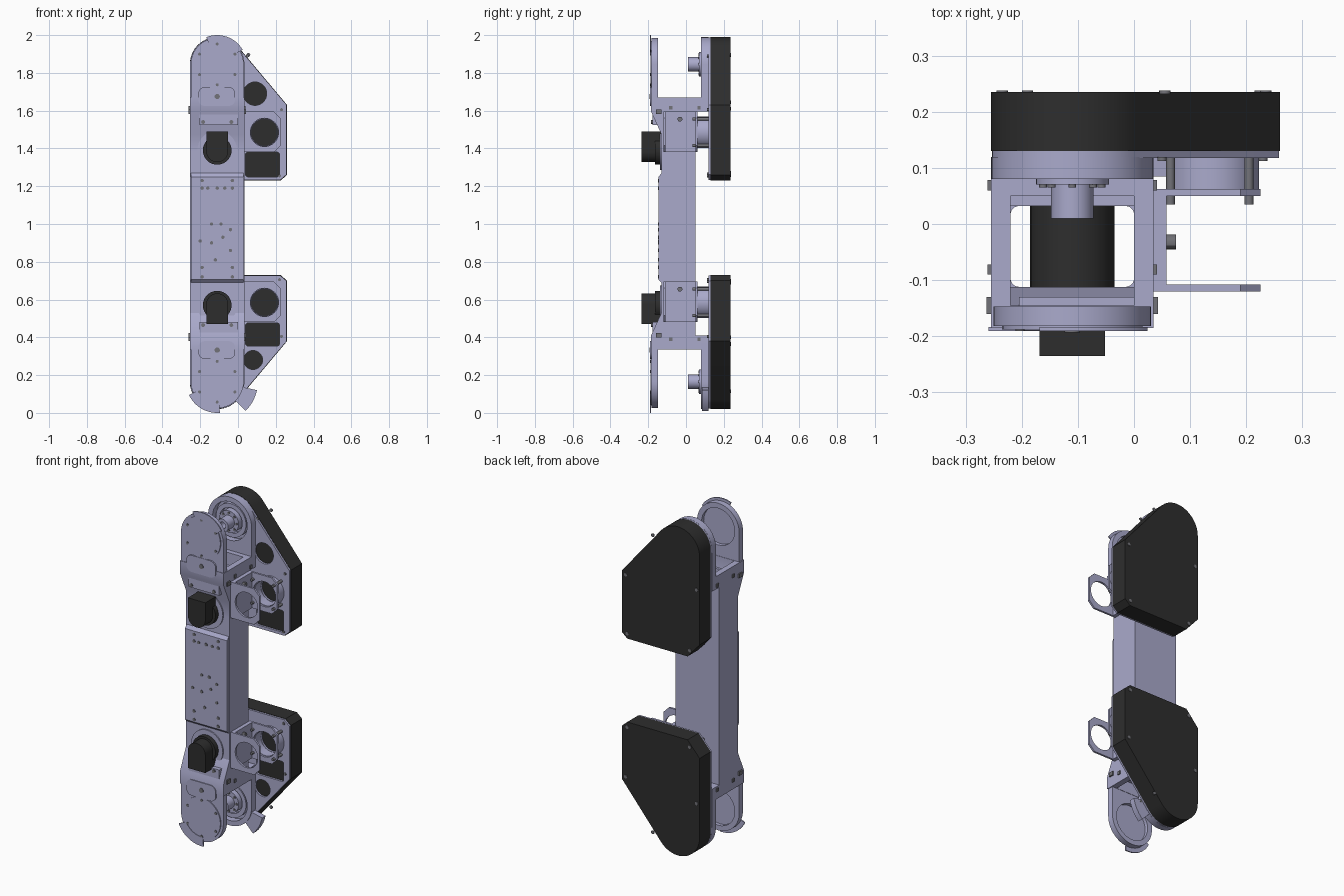
import bpy, bmesh, math
from mathutils import Matrix

if "Cube" in bpy.data.objects:
    bpy.data.objects.remove(bpy.data.objects["Cube"])


def material(name, rgb):
    m = bpy.data.materials.new(name)
    m.diffuse_color = (*rgb, 1)
    m.use_nodes = True
    m.node_tree.nodes["Principled BSDF"].inputs["Base Color"].default_value = m.diffuse_color
    return m


LAV = material("lavender metal", (0.40, 0.40, 0.60))
BLACK = material("black plastic", (0.027, 0.027, 0.027))
GREY = material("grey steel", (0.17, 0.17, 0.19))

# columns: where the two profile axes and the extrusion axis point
AXES = {
    "x": Matrix(((0, 0, 1), (1, 0, 0), (0, 1, 0))),
    "y": Matrix(((1, 0, 0), (0, 0, -1), (0, 1, 0))),
    "z": Matrix.Identity(3),
}


def prism(name, axis, lo, hi, outline, mat=LAV, holes=()):
    """Extrude a flat outline with optional holes along an axis."""
    cu = bpy.data.curves.new(name, "CURVE")
    cu.dimensions, cu.fill_mode, cu.extrude = "2D", "BOTH", (hi - lo) / 2
    for loop in (outline, *holes):
        sp = cu.splines.new("POLY")
        sp.points.add(len(loop) - 1)
        for p, (u, v) in zip(sp.points, loop):
            p.co = (u, v, 0, 1)
        sp.use_cyclic_u = True
    tmp = bpy.data.objects.new(name + "_curve", cu)
    bpy.context.collection.objects.link(tmp)
    dg = bpy.context.evaluated_depsgraph_get()
    me = bpy.data.meshes.new_from_object(tmp.evaluated_get(dg))
    bpy.data.objects.remove(tmp)
    me.transform(AXES[axis].to_4x4())
    me.transform(Matrix.Translation([(lo + hi) / 2 if a == axis else 0 for a in "xyz"]))
    bm = bmesh.new()
    bm.from_mesh(me)
    bmesh.ops.remove_doubles(bm, verts=bm.verts, dist=1e-5)
    bmesh.ops.recalc_face_normals(bm, faces=bm.faces)
    bm.to_mesh(me)
    bm.free()
    me.materials.clear()
    me.materials.append(mat)
    ob = bpy.data.objects.new(name, me)
    bpy.context.collection.objects.link(ob)
    return ob


def rect(u0, u1, v0, v1):
    return [(u0, v0), (u1, v0), (u1, v1), (u0, v1)]


def arc(u, v, r, a0=0, a1=360, n=32):
    full = abs(a1 - a0) == 360
    return [(u + r * math.cos(math.radians(a0 + (a1 - a0) * i / n)),
             v + r * math.sin(math.radians(a0 + (a1 - a0) * i / n)))
            for i in range(n if full else n + 1)]


def round_rect(u0, u1, v0, v1, r):
    return (arc(u1 - r, v1 - r, r, 0, 90, 6) + arc(u0 + r, v1 - r, r, 90, 180, 6)
            + arc(u0 + r, v0 + r, r, 180, 270, 6) + arc(u1 - r, v0 + r, r, 270, 359.9, 6))


def sector(u, v, r0, r1, a0, a1):
    return arc(u, v, r1, a0, a1, 16) + arc(u, v, r0, a1, a0, 16)


def disc(name, x, z, r, y0, y1, mat=LAV, hole=0):
    return prism(name, "y", y0, y1, arc(x, z, r), mat, [arc(x, z, hole)] if hole else [])


def box(name, x, y, z, mat=LAV):
    return prism(name, "y", *y, rect(*x, *z), mat)


CX, L, R = -0.11, -0.255, 0.035

# hollow central beam
prism("beam_tube", "z", 0.47, 1.39, rect(L, R, -0.13, 0.05),
      holes=[round_rect(-0.22, 0.0, -0.112, 0.032, 0.015)])
prism("beam_front_plate", "x", -0.25, 0.03,
      [(-0.13, 0.69), (-0.145, 0.705), (-0.145, 1.25), (-0.13, 1.27)])
spots = [(x, z) for z in (0.72, 0.77, 1.19, 1.23) for x in (-0.19, -0.03)]
spots += [(-0.16, 1.19), (-0.11, 1.19), (-0.07, 1.19), (-0.14, 1.0), (-0.09, 1.0),
          (-0.2, 0.91), (-0.14, 0.9), (-0.08, 0.93), (-0.12, 0.81), (-0.04, 0.86), (-0.04, 0.97)]
for x, z in spots:
    disc("plate_screw", x, z, 0.009, -0.148, -0.144, GREY)


def drive_end(tag, s, zc, corner, end, shoulder, waist, motor, ring, pocket, idler):
    """One belt drive end; s = 1 points up, s = -1 points down; zc = axle height."""
    def nm(part):
        return tag + "_" + part

    def flip(loop):  # local height, outward positive, to world height
        return [(u, zc + s * v) for u, v in loop]

    # belt cover outline: round nose, tangent slope, chamfered inner corners
    def cover(inset):
        r, px, pz = 0.145 - inset, 0.26 - inset, s * (corner - zc)
        e = s * (end - zc) + inset
        dx = px - CX
        tangent = math.degrees(math.atan2(pz, dx) + math.acos(r / math.hypot(dx, pz)))
        return flip(arc(CX, 0, r, tangent, 180, 24)
                    + [(CX - r, e + 0.09), (CX - r + 0.08, e), (px - 0.035, e),
                       (px, e + 0.03), (px, pz)])

    prism(nm("belt_cover"), "y", 0.13, 0.235, cover(0), BLACK)
    prism(nm("cover_plate"), "y", 0.118, 0.131, cover(0.002),
          holes=[arc(*idler), arc(0.14, ring, 0.07),
                 round_rect(0.04, 0.22, *pocket, 0.012)])
    for x, z in ((0.235, corner - s * 0.02), (0.225, end + s * 0.03),
                 (-0.19, end + s * 0.04), (-0.235, zc - s * 0.2), (0.055, zc + s * 0.05)):
        disc(nm("cover_screw"), x, z, 0.01, 0.232, 0.238, GREY)
        disc(nm("plate_bolt"), x - 0.005, z - s * 0.005, 0.008, 0.112, 0.119, GREY)

    # thick rear cheek with bearing recess, hub and shaft
    sh, wa = s * (shoulder - zc), s * (waist - zc)
    cheek = flip(arc(CX, 0, 0.144, 0, 180) + [(L, wa), (R, wa)])
    prism(nm("rear_cheek"), "y", 0.08, 0.119, cheek, holes=[arc(CX, zc, 0.115)])
    disc(nm("bearing_ring"), CX, zc, 0.1, 0.09, 0.119, hole=0.075)
    disc(nm("hub_flange"), CX, zc, 0.065, 0.07, 0.119)
    disc(nm("hub_shaft"), CX, zc, 0.038, 0.01, 0.08, hole=0.02)
    for k in range(8):
        u, v = arc(CX, zc, 0.052, n=8)[k]
        disc(nm("hub_bolt"), u, v, 0.007, 0.065, 0.071, GREY)

    # flared side walls and cross walls of the fork
    root, mid = 1.38 if s > 0 else 0.48, waist - s * 0.12
    wall = [(0.05, root), (0.05, waist), (0.08, waist), (0.08, shoulder),
            (-0.185, shoulder), (-0.185, waist), (-0.13, mid), (-0.13, root)]
    for x0, x1 in ((L, -0.22), (0.0, R)):
        prism(nm("fork_wall"), "x", x0, x1, wall)
    prism(nm("fork_front_slope"), "x", L, R,
          [(-0.13, root), (-0.13, mid), (-0.185, waist), (-0.185, shoulder),
           (-0.145, shoulder), (-0.145, waist), (-0.112, mid), (-0.112, root)])
    box(nm("fork_rear_wall"), (L, R), (0.032, 0.05), sorted((root, waist)))
    box(nm("fork_rear_step"), (L, R), (0.05, 0.08), sorted((waist, shoulder)))
    box(nm("front_lid"), (-0.205, 0.0), (-0.178, -0.13),
        sorted((waist + s * 0.005, waist - s * 0.07)))
    for x in (-0.185, -0.035):
        disc(nm("lid_bolt"), x, waist - s * 0.055, 0.01, -0.184, -0.177, GREY)
    for x in (L, R):
        box(nm("side_bolt"), (x - 0.008, x + 0.008), (-0.16, -0.13),
            (waist - 0.012, waist + 0.012), GREY)
        for y in (-0.09, 0.06):
            box(nm("wall_nut"), (x - 0.006, x + 0.006), (y, y + 0.018),
                (waist + s * 0.02 - 0.01, waist + s * 0.02 + 0.01), GREY)

    # front arm with round end cap and badge-free access window
    arm = flip(arc(CX, 0, 0.14, 0, 180) + [(L + 0.005, sh), (R - 0.005, sh)])
    prism(nm("front_arm"), "y", -0.182, -0.147, arm, holes=[arc(CX, zc, 0.11)])
    disc(nm("arm_cap"), CX, zc, 0.125, -0.188, -0.168)
    w = sorted((zc - s * 0.12, shoulder - s * 0.045))
    prism(nm("access_panel"), "y", -0.19, -0.18, round_rect(-0.21, -0.015, *w, 0.035))
    disc(nm("panel_screw"), CX, sum(w) / 2, 0.014, -0.193, -0.189, GREY)
    for a in range(30, 390, 60):
        u, v = arc(CX, zc, 0.108, a, a + 1, 1)[0]
        disc(nm("cap_screw"), u, v, 0.008, -0.191, -0.187, GREY)

    # motor inside the beam with rear housing and connector box
    disc(nm("motor_body"), CX, motor, 0.075, -0.112, 0.05, BLACK)
    disc(nm("motor_flange"), CX, motor, 0.105, -0.137, -0.129)
    disc(nm("motor_rim"), CX, motor, 0.076, -0.165, -0.13, BLACK)
    nose = [(u, motor + s * v) for u, v in
            arc(CX, -0.005, 0.058, 180, 360, 16) + [(CX + 0.058, 0.1), (CX - 0.058, 0.1)]]
    prism(nm("motor_housing"), "y", -0.235, -0.13, nose, BLACK)

    # side channel bracket carrying the second motor seat
    b = (ring - 0.105, ring + 0.11)
    box(nm("bracket_web"), (R, 0.058), (-0.12, 0.062), b)
    plate = [(0.04, b[0]), (0.19, b[0]), (0.225, b[0] + 0.035),
             (0.225, b[1] - 0.035), (0.19, b[1]), (0.04, b[1])]
    for y in (-0.12, 0.05):
        prism(nm("bracket_plate"), "y", y, y + 0.012, plate, holes=[arc(0.14, ring, 0.075)])
    disc(nm("seat_ring"), 0.14, ring, 0.083, 0.06, 0.12, hole=0.072)
    for x in (0.065, 0.205):
        for z in (ring - 0.07, ring + 0.07):
            disc(nm("bracket_bolt"), x, z, 0.008, 0.035, 0.118, GREY)
    prism(nm("web_bolt"), "x", 0.055, 0.075, arc(-0.032, ring + 0.07, 0.013, n=12), GREY)


drive_end("upper", 1, 1.845, 1.63, 1.23, 1.67, 1.595, 1.39, 1.485,
          (1.25, 1.38), (0.09, 1.69, 0.062))
drive_end("lower", -1, 0.165, 0.38, 0.73, 0.335, 0.41, 0.57, 0.585,
          (0.355, 0.475), (0.08, 0.28, 0.05))

# thin guard segments around the round ends
prism("upper_front_guard", "y", -0.191, -0.184, sector(CX, 1.845, 0.11, 0.155, 30, 112))
prism("lower_front_guard", "y", -0.191, -0.184, sector(CX, 0.165, 0.11, 0.165, 205, 275))
prism("lower_rear_guard", "y", 0.085, 0.118, sector(CX, 0.165, 0.13, 0.215, -46, -12))

bpy.ops.object.select_all(action="DESELECT")
for ob in bpy.context.collection.objects:
    ob.select_set(True)
    bpy.context.view_layer.objects.active = ob
bpy.ops.object.shade_smooth_by_angle(angle=math.radians(30))
